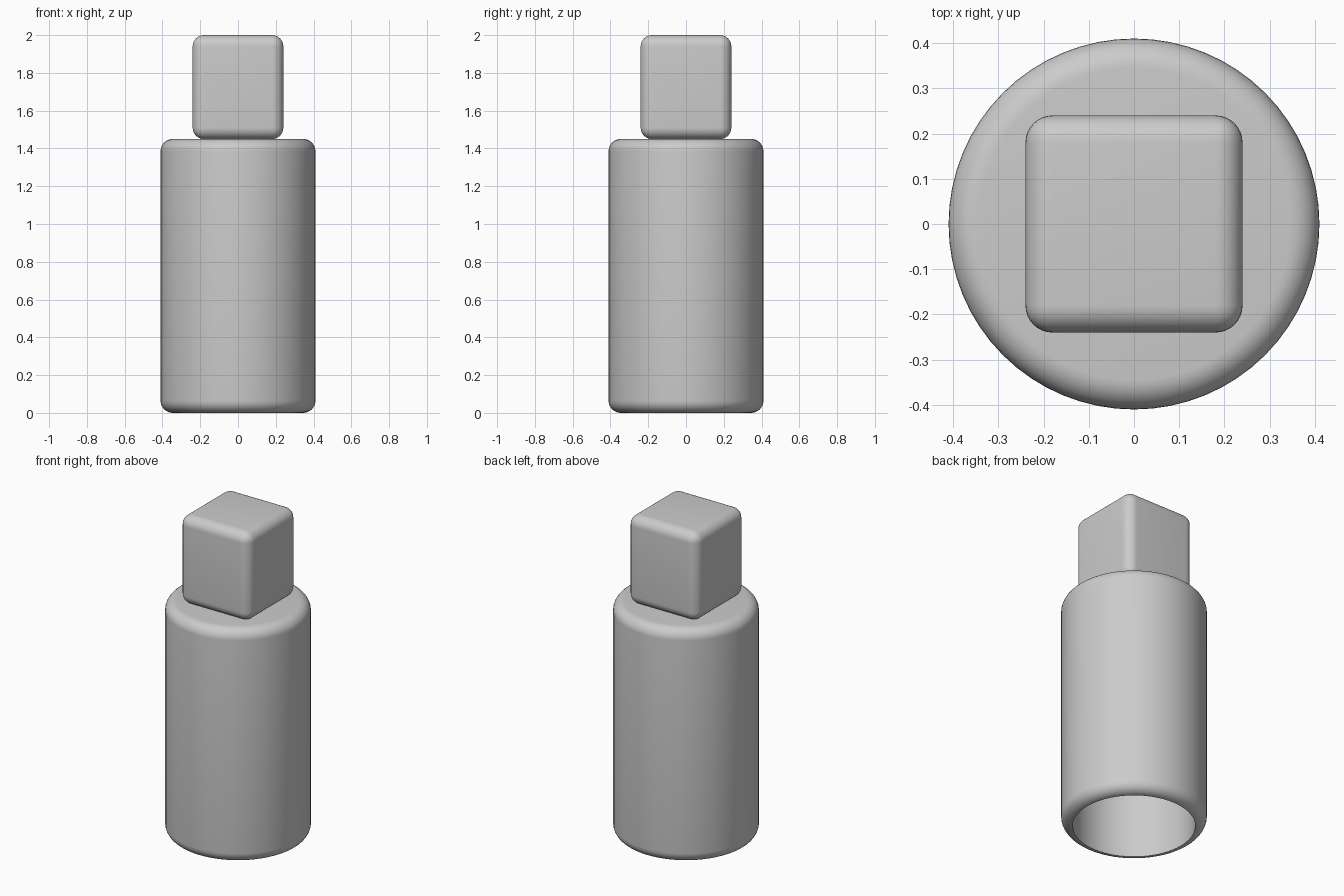
import bpy
import bmesh
from math import pi, sin, cos

cube = bpy.data.objects.get("Cube")
if cube:
    bpy.data.objects.remove(cube, do_unlink=True)

steel = bpy.data.materials.new("grey steel")
steel.use_nodes = True
grey = (0.6, 0.6, 0.6, 1)
steel.diffuse_color = grey
steel.node_tree.nodes["Principled BSDF"].inputs["Base Color"].default_value = grey

RADIUS, BORE, SHOULDER, TOP = 0.41, 0.345, 1.45, 2.0
HALF, FILLET, STEPS, SIDES = 0.24, 0.065, 8, 64


def add_part(name, bm):
    bmesh.ops.recalc_face_normals(bm, faces=bm.faces)
    mesh = bpy.data.meshes.new(name)
    bm.to_mesh(mesh)
    bm.free()
    mesh.materials.append(steel)
    part = bpy.data.objects.new(name, mesh)
    bpy.context.collection.objects.link(part)
    bpy.ops.object.select_all(action="DESELECT")
    part.select_set(True)
    bpy.context.view_layer.objects.active = part
    bpy.ops.object.shade_smooth_by_angle(angle=pi / 6)
    return part


def fillet(z, start):
    """Quarter-round profile points about a centre inside the outer radius."""
    angles = [start + pi / 2 * i / STEPS for i in range(STEPS + 1)]
    return [(RADIUS - FILLET + FILLET * cos(a), z + FILLET * sin(a)) for a in angles]


# Socket body: turned profile with rounded ends and a deep blind bore
profile = [(0, SHOULDER - FILLET), (BORE, SHOULDER - FILLET), (BORE, 0)]
profile += fillet(FILLET, -pi / 2)[1:]
profile += fillet(SHOULDER - FILLET, 0) + [(0, SHOULDER)]
bm = bmesh.new()
verts = [bm.verts.new((r, 0, z)) for r, z in profile]
edges = [bm.edges.new(pair) for pair in zip(verts, verts[1:])]
bmesh.ops.spin(bm, geom=verts + edges, cent=(0, 0, 0), axis=(0, 0, 1),
               angle=2 * pi, steps=SIDES)
bmesh.ops.remove_doubles(bm, verts=bm.verts, dist=0.0001)
add_part("socket_body", bm)

# Square drive: block rounded on every edge except its base
bm = bmesh.new()
bmesh.ops.create_cube(bm, size=1)
for v in bm.verts:
    v.co.x *= 2 * HALF
    v.co.y *= 2 * HALF
    v.co.z = TOP if v.co.z > 0 else SHOULDER
rounded = [e for e in bm.edges if max(v.co.z for v in e.verts) > SHOULDER]
bmesh.ops.bevel(bm, geom=rounded, offset=0.06, segments=STEPS, profile=0.5,
                affect="EDGES", clamp_overlap=True)
add_part("square_drive", bm)
